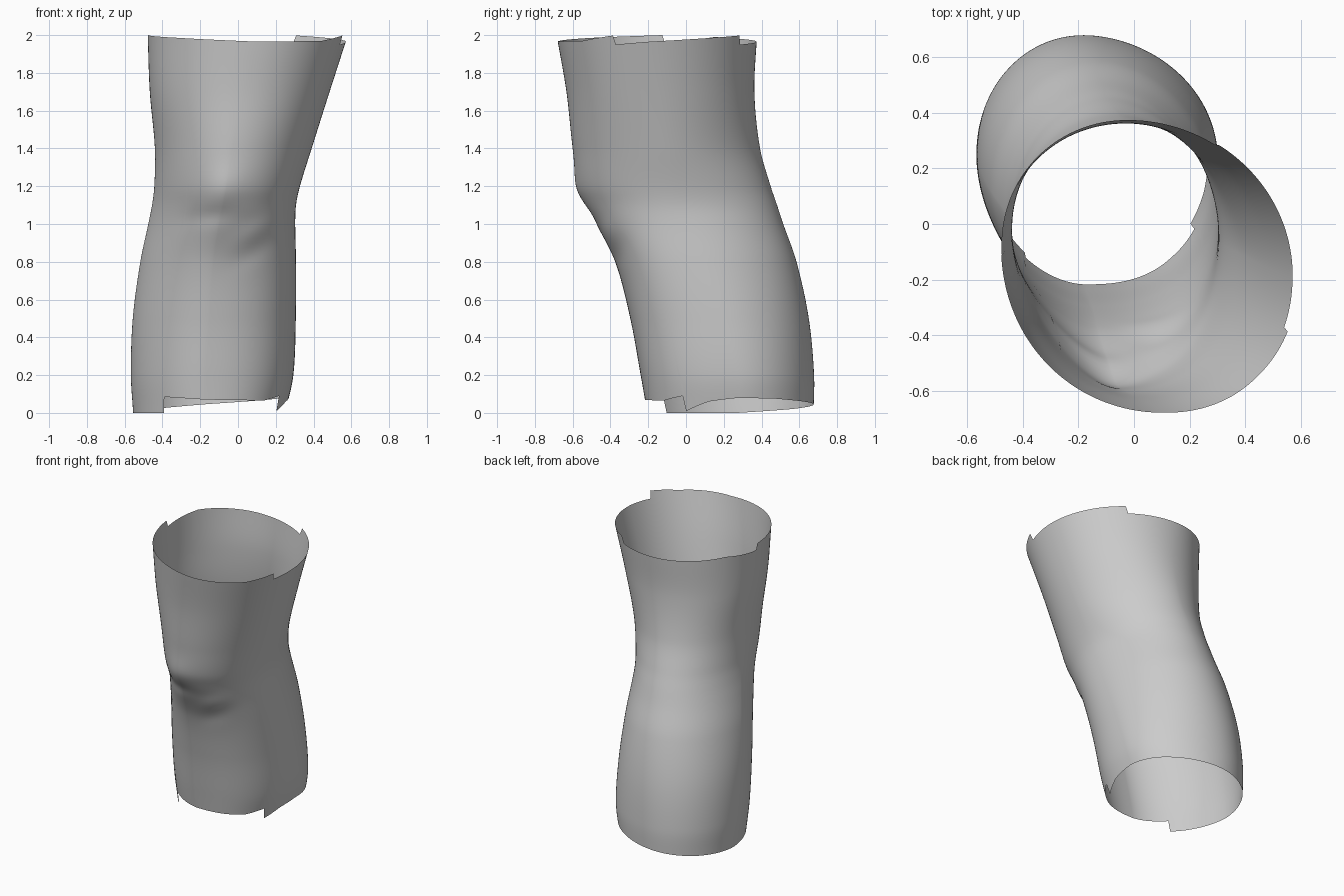
import bpy, bmesh
from math import cos, sin, radians, exp

# Cross-sections: z, left x, right x, front y, back y,
# x of front peak, x of back peak, y of left peak, y of right peak,
# fullness of the front-left / front-right / back-right quadrants
KEYS = [
    (0.0, -.555, .25, -.205, .675, -.17, -.18, .27, .30, 1.85, 2.5, 1.9),
    (0.2, -.567, .293, -.24, .678, -.17, -.18, .25, .27, 1.83, 2.5, 1.9),
    (0.5, -.557, .306, -.295, .65, -.15, -.16, .20, .18, 1.77, 2.45, 1.93),
    (0.8, -.517, .307, -.375, .585, -.13, -.13, .12, .06, 1.65, 2.4, 1.95),
    (1.0, -.475, .303, -.475, .515, -.10, -.11, .06, -.02, 1.57, 2.2, 1.93),
    (1.1, -.455, .307, -.53, .482, -.08, -.10, .03, -.06, 1.6, 2.1, 1.9),
    (1.2, -.443, .328, -.57, .448, -.06, -.09, 0.0, -.08, 1.68, 2.1, 1.85),
    (1.4, -.44, .39, -.60, .392, -.03, -.06, -.03, -.11, 1.82, 2.1, 1.78),
    (1.7, -.467, .485, -.633, .362, .04, -.03, -.06, -.16, 2.0, 2.15, 1.93),
    (2.0, -.478, .582, -.685, .376, .12, -.02, -.08, -.20, 2.05, 2.15, 2.0),
]
# Stepped rims: (degrees anticlockwise from right, height)
BOTTOM = [(0, .095), (30, .075), (90, .045), (135, .02), (180, 0), (233, 0), (234, .085),
          (270, .07), (310, .065), (328, .09), (329, .01), (345, .06), (360, .08)]
BOTTOM[0] = (0, .08)
TOP = [(0, 1.965), (57, 1.998), (58, 1.95), (90, 1.965), (150, 1.99), (183, 1.955), (184, 2.0),
       (225, 1.985), (270, 1.965), (315, 1.97), (339, 1.998), (340, 1.95), (360, 1.965)]
# Kneecap relief on the front: x, z, x spread, z spread, slope, height
BUMPS = [(-.09, 1.19, .12, .10, .1, .013), (-.14, 1.05, .11, .05, .1, -.010),
         (-.28, 1.06, .08, .10, 0, -.006), (.11, .97, .12, .06, .5, .008),
         (.10, .86, .12, .06, .5, -.006)]
COLS, ROWS = 360, 80


def rim(table, a):
    for (a0, z0), (a1, z1) in zip(table, table[1:]):
        if a <= a1:
            return z0 + (z1 - z0) * (a - a0) / (a1 - a0)


def section(z):
    # smooth Hermite interpolation between key sections
    n = len(KEYS)
    i = max(k for k in range(n - 1) if KEYS[k][0] <= z + 1e-9)
    a, b = KEYS[i], KEYS[i + 1]
    p, q = KEYS[max(i - 1, 0)], KEYS[min(i + 2, n - 1)]
    h = b[0] - a[0]
    t = (z - a[0]) / h
    out = []
    for k in range(1, len(a)):
        ma = (b[k] - p[k]) / (b[0] - p[0]) * h
        mb = (q[k] - a[k]) / (q[0] - a[0]) * h
        out.append((2*t**3 - 3*t*t + 1) * a[k] + (t**3 - 2*t*t + t) * ma
                   + (3*t*t - 2*t**3) * b[k] + (t**3 - t*t) * mb)
    return out


def point(deg, z):
    xl, xr, yf, yb, xf, xb, yl, yr, pl, pr, pbr = section(z)
    c, s = cos(radians(deg)), sin(radians(deg))
    side_x, side_y = (xr, yr) if c >= 0 else (xl, yl)
    end_x, end_y = (xb, yb) if s >= 0 else (xf, yf)
    if s >= 0:
        p = pbr if c >= 0 else 2.03
    else:
        p = pr if c >= 0 else pl
    x = end_x + (side_x - end_x) * abs(c) ** (2 / p)
    y = side_y + (end_y - side_y) * abs(s) ** (2 / p)
    if s < 0:
        for bx, bz, sx, sz, k, h in BUMPS:
            y -= h * -s * exp(-((x - bx) / sx) ** 2 - ((z - bz - k * (x - bx)) / sz) ** 2)
    return x, y, z


# Knee surface: open lofted tube
bm = bmesh.new()
grid = []
for r in range(ROWS + 1):
    ring = []
    for c in range(COLS):
        deg = c * 360 / COLS
        z0, z1 = rim(BOTTOM, deg), rim(TOP, deg)
        ring.append(bm.verts.new(point(deg, z0 + (z1 - z0) * r / ROWS)))
    grid.append(ring)
for lo, hi in zip(grid, grid[1:]):
    for c in range(COLS):
        d = (c + 1) % COLS
        bm.faces.new((lo[c], lo[d], hi[d], hi[c])).smooth = True
mesh = bpy.data.meshes.new("knee_surface")
bm.to_mesh(mesh)
bm.free()
obj = bpy.data.objects.new("knee_surface", mesh)
bpy.context.collection.objects.link(obj)
